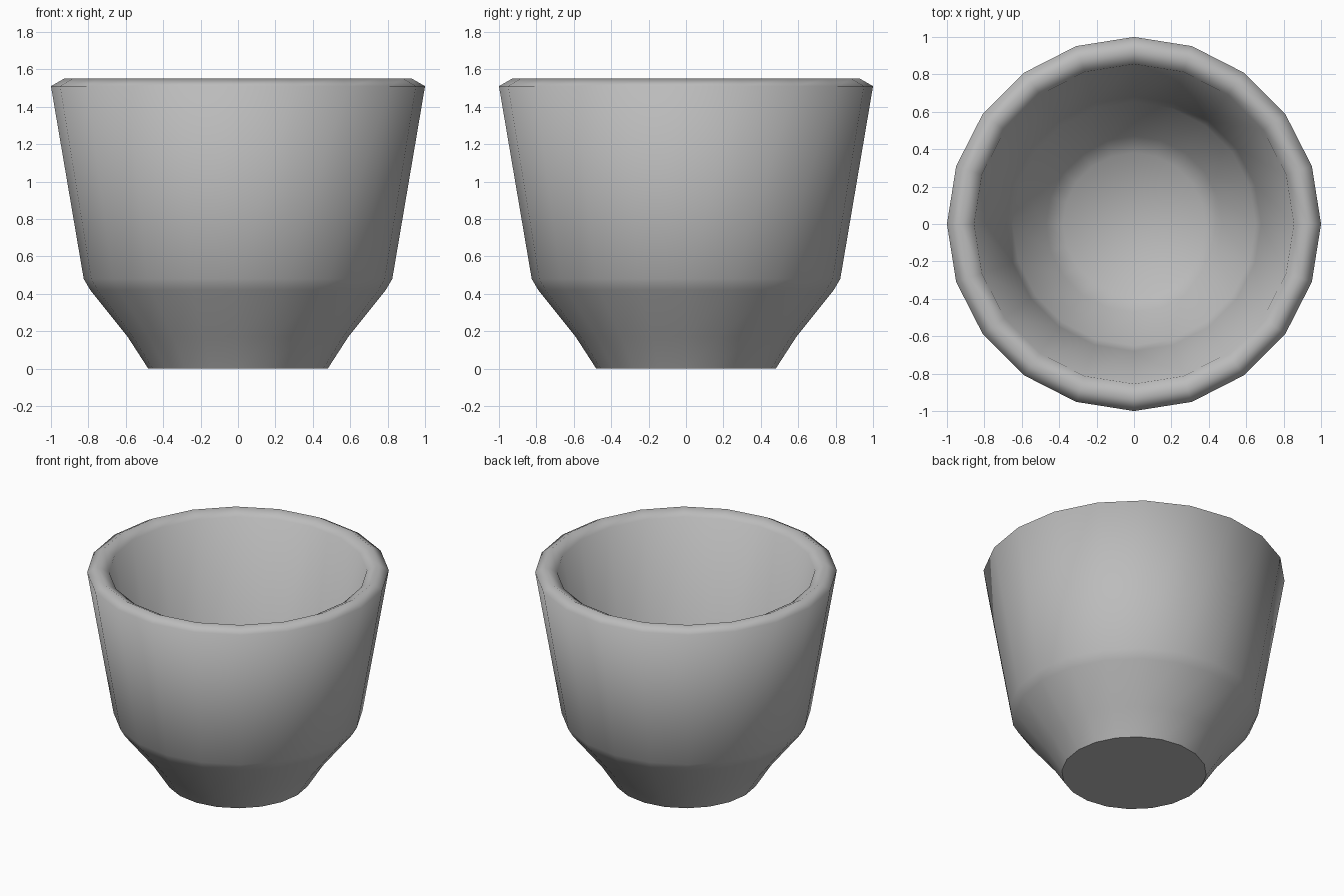
import bpy, bmesh
from math import cos, sin, tau

if "Cube" in bpy.data.objects:
    bpy.data.objects.remove(bpy.data.objects["Cube"], do_unlink=True)

SIDES = 20

# Plain grey glaze
grey = bpy.data.materials.new("grey_ceramic")
grey.use_nodes = True
grey.diffuse_color = (0.5, 0.5, 0.5, 1)
grey.node_tree.nodes["Principled BSDF"].inputs["Base Color"].default_value = (0.5, 0.5, 0.5, 1)

# Cup profile (radius, height): foot, outer wall, rim, inner wall, floor
outer = [(0.48, 0), (0.59, 0.17), (0.79, 0.42), (0.825, 0.48), (1.0, 1.51)]
rim = [(0.93, 1.55), (0.855, 1.51)]
inner = [(0.68, 0.51), (0.65, 0.45), (0.47, 0.24), (0.38, 0.15)]

bm = bmesh.new()
rings = [[bm.verts.new((r * cos(tau * i / SIDES), r * sin(tau * i / SIDES), z))
          for i in range(SIDES)] for r, z in outer + rim + inner]
for low, high in zip(rings, rings[1:]):
    for i in range(SIDES):
        j = (i + 1) % SIDES
        bm.faces.new((low[i], low[j], high[j], high[i]))

# Flat base and inside floor
base = bm.faces.new(rings[0][::-1])
bm.faces.new(rings[-1])

# Smooth everywhere, with a crisp edge only around the foot
for face in bm.faces:
    face.smooth = True
for edge in base.edges:
    edge.smooth = False

mesh = bpy.data.meshes.new("cup")
bm.to_mesh(mesh)
bm.free()
mesh.materials.append(grey)
cup = bpy.data.objects.new("cup", mesh)
bpy.context.collection.objects.link(cup)
